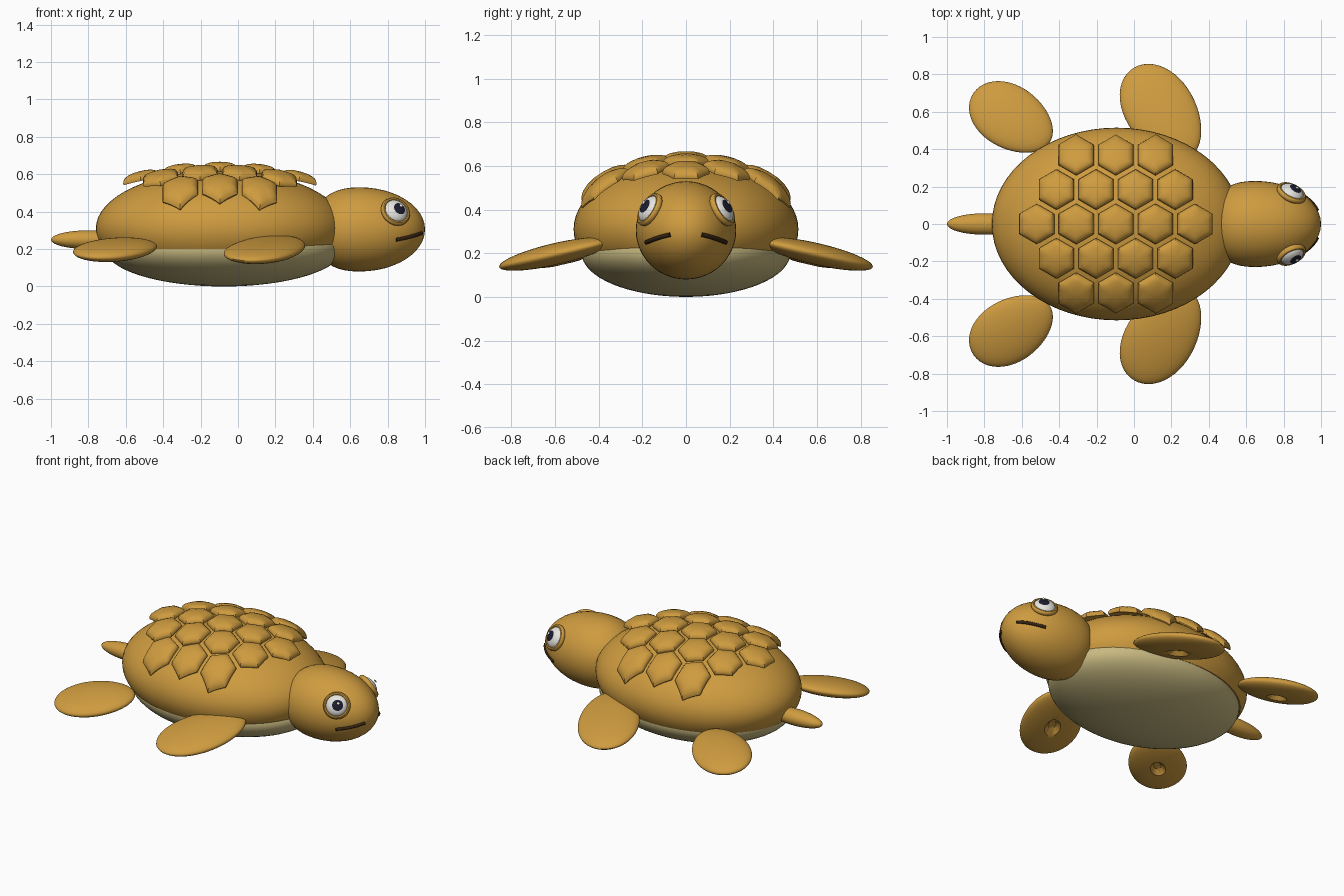
import bpy, bmesh, math
from mathutils import Vector, Matrix

cube = bpy.data.objects.get("Cube")
if cube:
    bpy.data.objects.remove(cube, do_unlink=True)


def material(name, rgb):
    m = bpy.data.materials.new(name)
    m.use_nodes = True
    m.diffuse_color = (*rgb, 1)
    m.node_tree.nodes["Principled BSDF"].inputs["Base Color"].default_value = (*rgb, 1)
    return m


skin = material("amber skin", (0.62, 0.33, 0.05))
cream = material("cream belly", (0.58, 0.49, 0.22))
white = material("eye white", (0.85, 0.83, 0.78))
black = material("pupil black", (0.012, 0.012, 0.028))
brown = material("mouth brown", (0.035, 0.018, 0.006))


def finish(name, bm, mats, angle=40):
    bmesh.ops.recalc_face_normals(bm, faces=bm.faces[:])
    mesh = bpy.data.meshes.new(name)
    bm.to_mesh(mesh)
    bm.free()
    obj = bpy.data.objects.new(name, mesh)
    bpy.context.collection.objects.link(obj)
    for m in mats:
        mesh.materials.append(m)
    bpy.ops.object.select_all(action='DESELECT')
    obj.select_set(True)
    bpy.context.view_layer.objects.active = obj
    bpy.ops.object.shade_smooth_by_angle(angle=math.radians(angle))
    return obj


def sphere(u=48, v=24):
    bm = bmesh.new()
    bmesh.ops.create_uvsphere(bm, u_segments=u, v_segments=v, radius=1)
    return bm


def place(bm, centre, radii, rotation=Matrix()):
    bm.transform(Matrix.Translation(centre) @ rotation.to_4x4() @ Matrix.Diagonal((*radii, 1)))


# Shell: ellipsoid cut flat just below its widest line
bm = sphere(64, 32)
place(bm, (-0.093, 0, 0.31), (0.667, 0.515, 0.31))
cut = bmesh.ops.bisect_plane(bm, geom=bm.verts[:] + bm.edges[:] + bm.faces[:],
                             plane_co=(0, 0, 0.2), plane_no=(0, 0, -1), clear_outer=True)
bmesh.ops.contextual_create(bm, geom=[e for e in cut["geom_cut"] if isinstance(e, bmesh.types.BMEdge)])
finish("shell", bm, [skin])

# Belly
bm = sphere(64, 32)
place(bm, (-0.076, 0, 0.2), (0.634, 0.478, 0.2))
finish("belly", bm, [cream])

# Scutes: domed hexagons laid over a gentle dome
DOME_C = Vector((-0.1, 0, 0.31))
DOME_R = Vector((0.77, 0.518, 0.312))


def dome(x, y, lift):
    dx, dy = (x - DOME_C.x) / DOME_R.x, (y - DOME_C.y) / DOME_R.y
    dz = math.sqrt(max(0.03, 1 - dx * dx - dy * dy))
    normal = Vector((dx / DOME_R.x, dy / DOME_R.y, dz / DOME_R.z)).normalized()
    up = (normal + Vector((0, 0, 0.7))).normalized()
    return Vector((x, y, DOME_C.z + DOME_R.z * dz)) + up * lift


def scute(cx, cy, size=0.108, steps=4):
    corners = [Vector((math.sin(k * math.pi / 3), math.cos(k * math.pi / 3))) * size for k in range(6)]
    outline = [corners[k].lerp(corners[(k + 1) % 6], s / steps) for k in range(6) for s in range(steps)]
    bm = bmesh.new()
    # underside, rim, rounded shoulder, crown
    rings = [[bm.verts.new(dome(cx + p.x * f, cy + p.y * f, h)) for p in outline]
             for f, h in ((0.5, 0), (0.98, 0), (1, 0.008), (0.95, 0.02), (0.84, 0.032), (0.65, 0.039), (0.35, 0.044))]
    n = len(outline)
    for a, b in zip(rings, rings[1:]):
        for i in range(n):
            bm.faces.new((a[i], a[(i + 1) % n], b[(i + 1) % n], b[i]))
    for ring, h in ((rings[0], 0), (rings[-1], 0.045)):
        tip = bm.verts.new(dome(cx, cy, h))
        for i in range(n):
            bm.faces.new((ring[i], ring[(i + 1) % n], tip))
    finish("shell_scute", bm, [skin])


for row, count in ((-2, 3), (-1, 4), (0, 5), (1, 4), (2, 3)):
    for i in range(count):
        scute(-0.097 + (i - (count - 1) / 2) * 0.211, row * 0.183)

# Head: round muzzle, squarer back running into the shell
HEAD_C = Vector((0.65, 0, 0.305))
HEAD_R = Vector((0.35, 0.23, 0.225))
bm = sphere()
bm.transform(Matrix.Rotation(math.pi / 2, 4, 'Y'))
for v in bm.verts:
    if v.co.x < 0:
        ring = math.hypot(v.co.y, v.co.z)
        if ring > 1e-4:
            k = ring ** 0.85 / ring
            v.co.y *= k
            v.co.z *= k
        v.co.x = -0.72 * abs(v.co.x) ** 0.85
place(bm, HEAD_C, HEAD_R)
finish("head", bm, [skin])


def on_head(x, z, side):
    dx, dz = (x - HEAD_C.x) / HEAD_R.x, (z - HEAD_C.z) / HEAD_R.z
    dy = side * math.sqrt(max(0, 1 - dx * dx - dz * dz))
    normal = Vector((dx / HEAD_R.x, dy / HEAD_R.y, dz / HEAD_R.z)).normalized()
    return Vector((x, dy * HEAD_R.y, z)), normal


def flipper(name, side, centre, length, width, heading):
    bm = sphere()
    for v in bm.verts:
        # broader outer end, small dimple underneath
        if v.co.z < 0 and math.hypot(v.co.x, v.co.y) < 0.2:
            v.co.z = -0.45
        v.co.y *= 1 + 0.08 * v.co.x
    rot = Matrix.Rotation(math.radians(-13), 4, 'X') @ Matrix.Rotation(math.radians(heading), 4, 'Z')
    place(bm, centre, (length, width, 0.05), rot)
    bm.transform(Matrix.Diagonal((1, side, 1, 1)))
    finish(name, bm, [skin])


for side, label in ((1, "back"), (-1, "front")):
    # Flippers
    flipper(label + "_fore_flipper", side, (0.148, 0.596, 0.197), 0.287, 0.187, 121)
    flipper(label + "_hind_flipper", side, (-0.655, 0.567, 0.197), 0.245, 0.17, 146)

    # Eye with a painted pupil turned slightly forward
    spot, normal = on_head(0.842, 0.4, side)
    turn = normal.to_track_quat('Z', 'Y').to_matrix()
    forward = turn.transposed() @ Vector((1, 0, 0.2))
    gaze = Matrix.Rotation(math.radians(9), 4, Vector((0, 0, 1)).cross(forward))
    bm = sphere(32, 24)
    for f in bm.faces:
        c = f.calc_center_median()
        f.material_index = int(c.z > 0 and math.hypot(c.x, c.y) < 0.55)
    bm.transform(gaze)
    place(bm, spot, (0.067, 0.067, 0.04), turn)
    finish(label + "_eye", bm, [white, black])

    # Eye glint
    bm = sphere(12, 8)
    place(bm, spot + turn @ Vector((0, 0, 0.036)) + Vector((0.016, 0, 0.016)), (0.01, 0.01, 0.005), turn)
    finish(label + "_eye_glint", bm, [white])

    # Eyelid ring
    bm = bmesh.new()
    loops = []
    for i in range(32):
        a = 2 * math.pi * i / 32
        loops.append([bm.verts.new(((0.071 + 0.012 * math.cos(b)) * math.cos(a),
                                    (0.071 + 0.012 * math.cos(b)) * math.sin(a),
                                    0.016 * math.sin(b)))
                      for b in (2 * math.pi * j / 10 for j in range(10))])
    for i in range(32):
        p, q = loops[i], loops[(i + 1) % 32]
        for j in range(10):
            bm.faces.new((p[j], q[j], q[(j + 1) % 10], p[(j + 1) % 10]))
    place(bm, spot, (1, 1, 1), turn)
    finish(label + "_eyelid", bm, [skin])

    # Mouth line
    curve = bpy.data.curves.new(label + "_mouth", 'CURVE')
    curve.dimensions = '3D'
    curve.bevel_depth = 0.01
    curve.bevel_resolution = 3
    curve.use_fill_caps = True
    line = curve.splines.new('POLY')
    line.points.add(12)
    for i, p in enumerate(line.points):
        t = i / 12
        p.co = (*on_head(0.845 + 0.136 * t, 0.25 + 0.022 * t + 0.013 * t * t, side)[0], 1)
    curve.materials.append(brown)
    mouth = bpy.data.objects.new(label + "_mouth", curve)
    bpy.context.collection.objects.link(mouth)

# Tail
bm = sphere(32, 20)
place(bm, (-0.8, 0, 0.25), (0.2, 0.057, 0.05))
finish("tail", bm, [skin])
